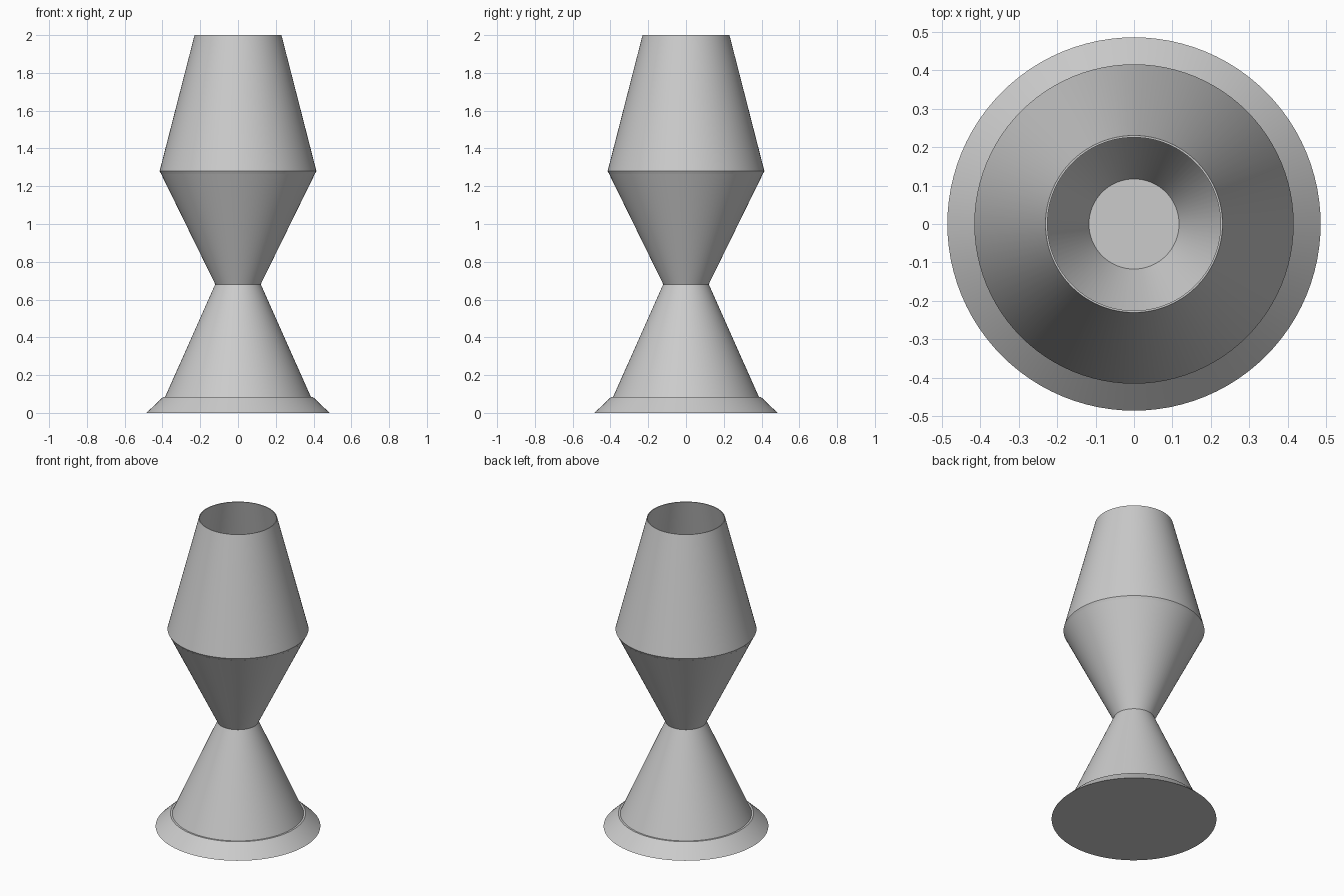
import bpy
import math

SEGMENTS = 96

cube = bpy.data.objects.get("Cube")
if cube:
    bpy.data.objects.remove(cube, do_unlink=True)

grey = bpy.data.materials.new("light_grey")
grey.use_nodes = True
colour = (0.6, 0.6, 0.6, 1)
grey.diffuse_color = colour
grey.node_tree.nodes["Principled BSDF"].inputs["Base Color"].default_value = colour


def lathe(name, profile, closed=False):
    """Spin (radius, height) points about z; radius 0 becomes a single pole."""
    verts, rings, faces = [], [], []
    for r, z in profile:
        start = len(verts)
        count = SEGMENTS if r > 0 else 1
        for i in range(count):
            a = math.tau * i / SEGMENTS
            verts.append((r * math.cos(a), r * math.sin(a), z))
        rings.append([start + i % count for i in range(SEGMENTS)])
    pairs = list(zip(rings, rings[1:]))
    if closed:
        pairs.append((rings[-1], rings[0]))
    for low, high in pairs:
        for i in range(SEGMENTS):
            j = (i + 1) % SEGMENTS
            loop = (low[i], low[j], high[j], high[i])
            faces.append(tuple(dict.fromkeys(loop)))
    mesh = bpy.data.meshes.new(name)
    mesh.from_pydata(verts, [], faces)
    mesh.materials.append(grey)
    obj = bpy.data.objects.new(name, mesh)
    bpy.context.collection.objects.link(obj)
    bpy.ops.object.select_all(action="DESELECT")
    obj.select_set(True)
    bpy.context.view_layer.objects.active = obj
    bpy.ops.object.shade_smooth_by_angle(angle=math.radians(20))
    return obj


# Flared foot with a narrow ledge
lathe("foot", [(0, 0), (0.485, 0), (0.398, 0.083), (0, 0.083)])

# Solid cone rising to the waist
lathe("pedestal", [(0, 0.08), (0.388, 0.08), (0.12, 0.682), (0, 0.682)])

# Open funnel with a flat floor at the waist
lathe("bowl", [(0, 0.68), (0.12, 0.68), (0.407, 1.265), (0.402, 1.265),
               (0.117, 0.685), (0, 0.685)])

# Tapered open shade with a thin wall and a small turned-in lip
lathe("shade", [(0.405, 1.262), (0.415, 1.28), (0.23, 2), (0.225, 2),
                (0.409, 1.28), (0.4, 1.264)], closed=True)
